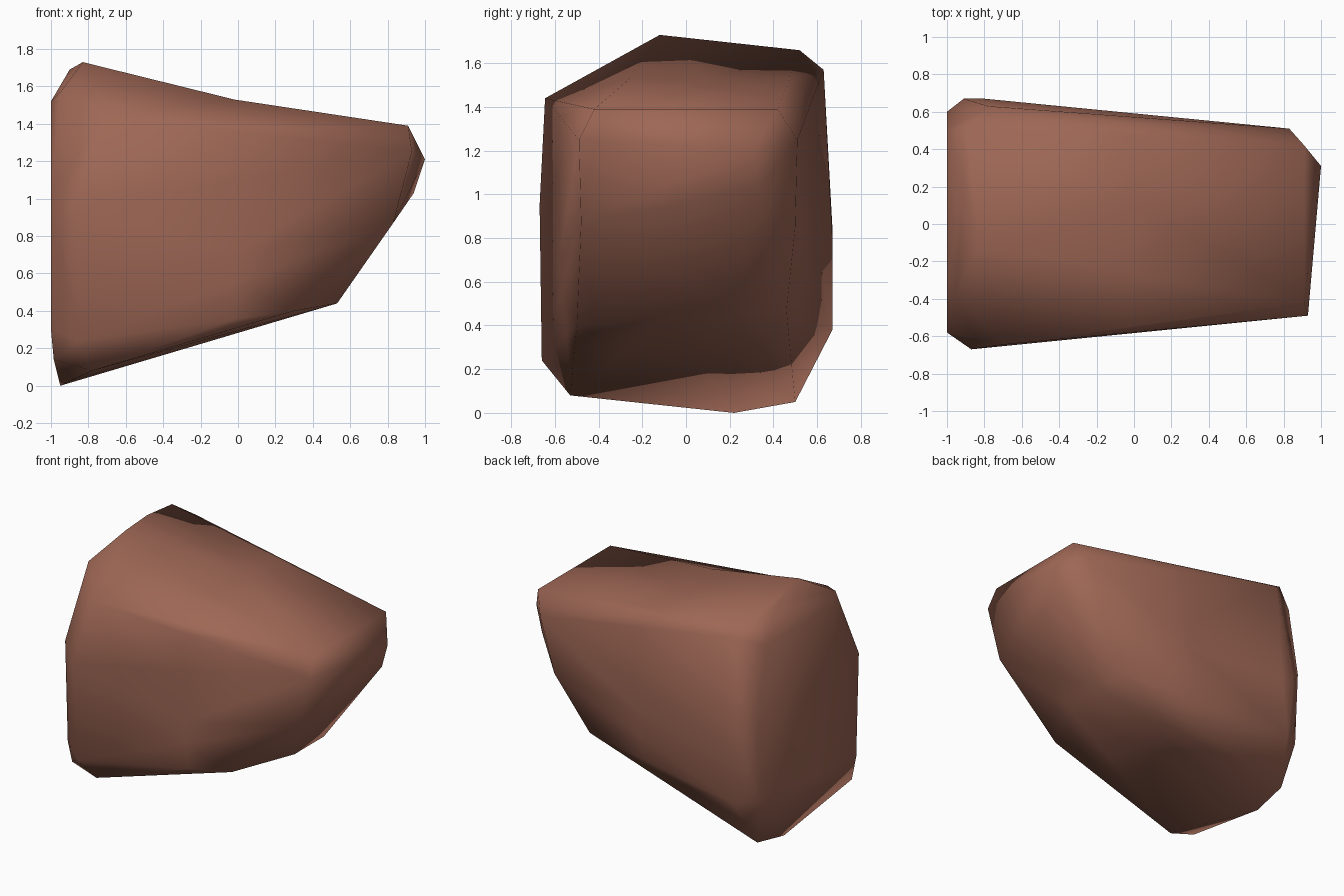
import bpy, bmesh

if "Cube" in bpy.data.objects:
    bpy.data.objects.remove(bpy.data.objects["Cube"])

# Key corners of the boulder; the surface is stretched over them
corners = [
    # crown and top edge
    (-.83, -.12, 1.73), (-.90, .23, 1.69), (-.90, .52, 1.66), (-.78, .63, 1.57),
    (-.95, -.38, 1.57), (-.70, -.645, 1.44), (.91, -.42, 1.39), (.91, .42, 1.39),
    # broad left end
    (-1, .50, 1.52), (-1, -.28, 1.52), (-1, -.58, 1.05), (-1, .60, .95),
    (-1, .57, .40), (-1, -.55, .30), (-.985, -.52, .14),
    # front and back flanks
    (-.87, -.67, .95), (-.85, -.66, .24), (-.91, .67, .85), (-.80, .67, .80),
    (-.85, .67, .38), (.93, -.49, 1.25), (.83, .51, 1.25),
    # narrow right end
    (1, .31, 1.21), (.96, 0, 1.21), (.94, .33, 1.03), (.83, -.48, .87),
    (.72, .50, .85),
    # underside
    (.53, -.10, .44), (.53, .24, .44), (.46, .46, .47), (.30, -.50, .40),
    (-.07, .10, .29), (-.95, .22, 0), (-.93, .50, .05), (-.78, -.53, .08),
]

bm = bmesh.new()
for c in corners:
    bm.verts.new(c)
hull = bmesh.ops.convex_hull(bm, input=bm.verts)
loose = [v for v in bm.verts if not v.link_faces]
bmesh.ops.delete(bm, geom=loose, context='VERTS')

# slight dip across the middle of the top
bmesh.ops.bisect_plane(bm, geom=bm.verts[:] + bm.edges[:] + bm.faces[:],
                       plane_co=(-.02, 0, 0), plane_no=(1, 0, 0))
for v in bm.verts:
    if abs(v.co.x + .02) < .001 and v.co.z > 1.53:
        v.co.z = 1.53

bmesh.ops.triangulate(bm, faces=bm.faces[:])
bmesh.ops.recalc_face_normals(bm, faces=bm.faces[:])
for f in bm.faces:
    f.smooth = True

mesh = bpy.data.meshes.new("boulder")
bm.to_mesh(mesh)
bm.free()
boulder = bpy.data.objects.new("boulder", mesh)
bpy.context.collection.objects.link(boulder)

# reddish brown stone
stone = bpy.data.materials.new("red brown stone")
stone.diffuse_color = (.34, .135, .09, 1)
stone.use_nodes = True
stone.node_tree.nodes["Principled BSDF"].inputs["Base Color"].default_value = stone.diffuse_color
mesh.materials.append(stone)
